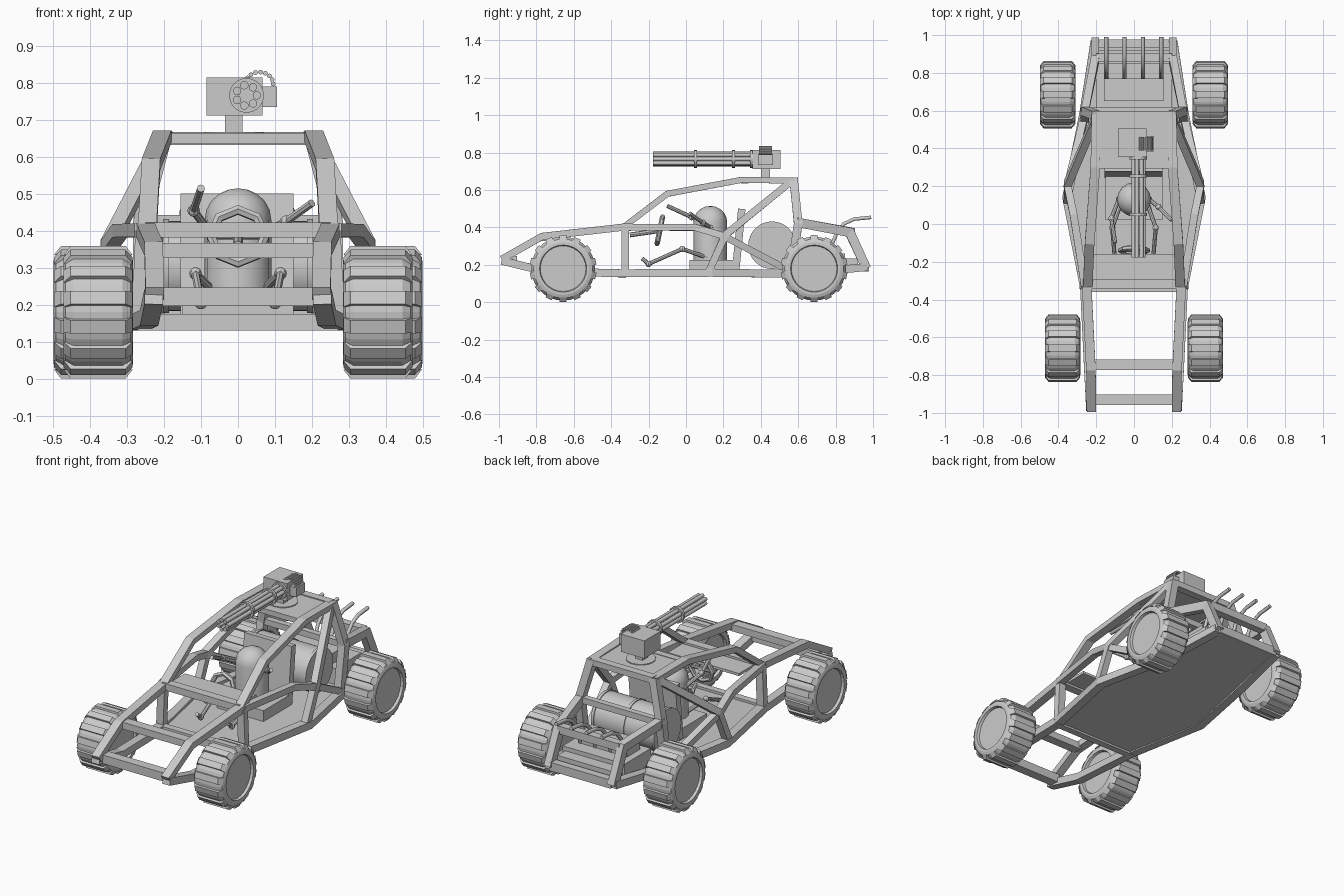
import bpy, bmesh, math
from mathutils import Vector, Matrix

if "Cube" in bpy.data.objects:
    bpy.data.objects.remove(bpy.data.objects["Cube"])

V = Vector


def finish(name, bm, mirror=False, smooth=False):
    bmesh.ops.recalc_face_normals(bm, faces=bm.faces)
    me = bpy.data.meshes.new(name)
    bm.to_mesh(me)
    bm.free()
    ob = bpy.data.objects.new(name, me)
    bpy.context.collection.objects.link(ob)
    if mirror:
        ob.modifiers.new("mirror", 'MIRROR').use_clip = False
    if smooth:
        bpy.context.view_layer.objects.active = ob
        ob.select_set(True)
        bpy.ops.object.shade_smooth_by_angle(angle=math.radians(40))
        ob.select_set(False)
    return ob


def beam(name, pts, w=0.045, h=0.038, ref=(1, 0, 0), mirror=True):
    """Rectangular bar swept along a path with mitred corners."""
    bm = bmesh.new()
    pts = [V(p) for p in pts]
    rings = []
    for i, p in enumerate(pts):
        d1 = (p - pts[i - 1]).normalized() if i else (pts[1] - p).normalized()
        d2 = (pts[i + 1] - p).normalized() if i < len(pts) - 1 else d1
        t = (d1 + d2).normalized()
        s = V(ref)
        s = (s - t * s.dot(t)).normalized()
        u = t.cross(s) / max(0.5, t.dot(d1))
        rings.append([bm.verts.new(p + s * a * w / 2 + u * b * h / 2)
                      for a, b in ((1, 1), (-1, 1), (-1, -1), (1, -1))])
    for a, b in zip(rings, rings[1:]):
        for k in range(4):
            bm.faces.new((a[k], a[k - 1], b[k - 1], b[k]))
    bm.faces.new(rings[0])
    bm.faces.new(rings[-1])
    return finish(name, bm, mirror)


def cross(name, x, y, z, d=0.05, h=0.04):
    return beam(name, [(-x, y, z), (x, y, z)], d, h, (0, 1, 0), False)


def box(name, lo, hi, tilt=0):
    bm = bmesh.new()
    lo, hi = V(lo), V(hi)
    bmesh.ops.create_cube(bm, size=1, matrix=Matrix.Translation((lo + hi) / 2)
                          @ Matrix.Rotation(tilt, 4, 'X') @ Matrix.Diagonal((*(hi - lo), 1)))
    return finish(name, bm)


def add_rod(bm, a, b, r, seg=8):
    a, b = V(a), V(b)
    m = Matrix.Translation((a + b) / 2) @ (b - a).to_track_quat('Z', 'Y').to_matrix().to_4x4()
    bmesh.ops.create_cone(bm, cap_ends=True, segments=seg, radius1=r, radius2=r,
                          depth=(b - a).length, matrix=m)


def rod(name, a, b, r, seg=8, smooth=False):
    bm = bmesh.new()
    add_rod(bm, a, b, r, seg)
    return finish(name, bm, smooth=smooth)


def limb(name, pts, r=0.011, joint=0.017):
    bm = bmesh.new()
    for a, b in zip(pts, pts[1:]):
        add_rod(bm, a, b, r)
        bmesh.ops.create_uvsphere(bm, u_segments=8, v_segments=6, radius=joint,
                                  matrix=Matrix.Translation(V(a)))
    return finish(name, bm)


def lathe(bm, prof, seg, m):
    vs = [bm.verts.new(p) for p in prof]
    es = [bm.edges.new(e) for e in zip(vs, vs[1:])]
    bmesh.ops.spin(bm, geom=vs + es, cent=(0, 0, 0), axis=(1, 0, 0),
                   angle=2 * math.pi, steps=seg, use_duplicate=False)
    bmesh.ops.remove_doubles(bm, verts=bm.verts, dist=1e-4)
    bmesh.ops.transform(bm, matrix=m, verts=bm.verts)


# wheels: lathed tyre with dished hub, plus tread lugs
def wheel(name, x, y, z=0.18, hw=0.094):
    bm = bmesh.new()
    half = [(0.0, hw - 0.015), (0.122, hw - 0.015), (0.126, hw), (0.14, hw), (0.158, hw - 0.006),
            (0.171, hw - 0.028)]
    prof = [(-a, 0, r) for r, a in half] + [(a, 0, r) for r, a in reversed(half)]
    lathe(bm, prof, 28, Matrix.Identity(4))
    for i in range(14):
        rot = Matrix.Rotation(2 * math.pi * i / 14, 4, 'X')
        lug = bmesh.ops.create_cube(bm, size=1, matrix=rot @ Matrix.Translation((0, 0, 0.167))
                                    @ Matrix.Diagonal((hw * 1.98, 0.042, 0.024, 1)))
        for v in lug['verts']:
            loc = rot.inverted() @ v.co
            if loc.z > 0.17:
                v.co = rot @ V((loc.x * 0.8, loc.y * 0.85, loc.z))
    bmesh.ops.translate(bm, vec=(x, y, z), verts=bm.verts)
    finish(name, bm, mirror=True)


wheel("front_wheels", 0.378, -0.657)
wheel("rear_wheels", 0.404, 0.685)

# floor pan
bm = bmesh.new()
half = [(0.26, -0.35), (0.355, 0.14), (0.26, 0.58), (0.20, 0.95)]
f = bm.faces.new([bm.verts.new((x, y, 0.142 if y < 0.6 else 0.17))
                  for x, y in half + [(-x, y) for x, y in reversed(half)]])
ext = bmesh.ops.extrude_face_region(bm, geom=[f])
bmesh.ops.translate(bm, vec=(0, 0, 0.02), verts=[v for v in ext['geom'] if isinstance(v, bmesh.types.BMVert)])
finish("floor_pan", bm)

# space frame, right side mirrored to left
beam("lower_rail", [(0.228, -0.985, 0.222), (0.24, -0.75, 0.165), (0.26, -0.34, 0.155), (0.355, 0.14, 0.158),
                    (0.265, 0.58, 0.152), (0.205, 0.965, 0.188)], 0.05, 0.042)
beam("bonnet_rail", [(0.225, -0.985, 0.23), (0.228, -0.77, 0.352), (0.25, -0.33, 0.402)], 0.05)
beam("windscreen_rail", [(0.245, -0.33, 0.405), (0.235, -0.10, 0.58), (0.205, 0.30, 0.655),
                         (0.20, 0.58, 0.65)], 0.05, 0.032)
beam("door_rail", [(0.26, -0.33, 0.402), (0.32, 0.05, 0.40), (0.352, 0.2, 0.355), (0.265, 0.56, 0.165)], 0.04, 0.036)
beam("cowl_pillar", [(0.255, -0.325, 0.40), (0.265, -0.325, 0.16)])
beam("middle_pillar", [(0.205, 0.555, 0.64), (0.352, 0.21, 0.36), (0.352, 0.12, 0.16)], 0.04)
beam("rear_pillar", [(0.20, 0.575, 0.66), (0.262, 0.60, 0.42), (0.262, 0.56, 0.16)], 0.045, 0.045)
beam("tail_rail", [(0.262, 0.59, 0.428), (0.205, 0.875, 0.375), (0.205, 0.965, 0.18)], 0.042, 0.05)
cross("nose_bar", 0.22, -0.93, 0.222, 0.055, 0.05)
cross("bonnet_bar", 0.22, -0.745, 0.347, 0.055)
cross("cowl_bar", 0.25, -0.32, 0.402)
cross("floor_bar", 0.27, -0.34, 0.153, 0.04, 0.045)
cross("roof_front_bar", 0.205, 0.315, 0.65, 0.04, 0.03)
cross("roof_rear_bar", 0.20, 0.575, 0.65, 0.045, 0.035)
cross("tank_bar", 0.26, 0.60, 0.425, 0.035, 0.035)
cross("tail_upper_bar", 0.20, 0.88, 0.375, 0.045, 0.045)
cross("tail_lower_bar", 0.20, 0.955, 0.19, 0.045, 0.05)
box("dash_panel", (-0.23, -0.34, 0.395), (0.23, -0.16, 0.41))
box("roof_panel", (-0.195, 0.31, 0.648), (0.195, 0.58, 0.662))

# fuel tank with bands, engine block and exhaust pipes
rod("fuel_tank", (-0.2, 0.46, 0.305), (0.2, 0.46, 0.305), 0.122, 32, True)
for x in (-0.195, 0, 0.195):
    rod("tank_band", (x - 0.008, 0.46, 0.305), (x + 0.008, 0.46, 0.305), 0.127, 32, True)
box("engine_base", (-0.2, 0.61, 0.165), (0.2, 0.85, 0.26))
box("engine_top", (-0.16, 0.65, 0.25), (0.155, 0.77, 0.32))
box("tail_panel", (-0.185, 0.85, 0.175), (0.185, 0.92, 0.235))
for i in range(4):
    cu = bpy.data.curves.new("exhaust_pipe", 'CURVE')
    cu.dimensions = '3D'
    cu.bevel_depth, cu.bevel_resolution, cu.use_fill_caps = 0.011, 1, True
    sp = cu.splines.new('POLY')
    path = [(0.76, 0.25), (0.785, 0.32), (0.81, 0.38), (0.845, 0.42), (0.90, 0.445), (0.99, 0.454)]
    sp.points.add(len(path) - 1)
    for p, (y, z) in zip(sp.points, path):
        p.co = (-0.147 + 0.097 * i, y, z, 1)
    bpy.context.collection.objects.link(bpy.data.objects.new("exhaust_pipe", cu))

# seat, steering wheel and domed driver
box("seat_base", (-0.15, 0.02, 0.16), (0.15, 0.28, 0.225))
box("seat_back", (-0.155, 0.262, 0.17), (0.15, 0.302, 0.50), -0.1)
bm = bmesh.new()
tilt = Matrix.Translation((0, -0.14, 0.385)) @ Matrix.Rotation(-0.2, 4, 'X') @ Matrix.Rotation(math.pi / 2, 4, 'Z')
ring = [(0.014 * math.cos(a), 0, 0.073 + 0.014 * math.sin(a)) for a in [k * math.pi / 3 for k in range(7)]]
lathe(bm, ring, 8, tilt)
finish("steering_wheel", bm)
rod("steering_column", (0, -0.13, 0.385), (0, -0.30, 0.36), 0.013)
rod("steering_spoke", (-0.07, -0.14, 0.385), (0.07, -0.14, 0.385), 0.009)
bm = bmesh.new()
body = [(0, 0, 0.09), (0.21, 0, 0.09)] + [(0.21 + 0.085 * math.sin(a), 0, 0.09 * math.cos(a))
                                         for a in [k * math.pi / 10 for k in range(1, 6)]]
lathe(bm, [(0, 0, 0)] + body, 16, Matrix.Translation((0, 0.13, 0.22)) @ Matrix.Rotation(-math.pi / 2, 4, 'Y'))
finish("driver_body", bm, smooth=True)
limb("left_arm", [(-0.08, 0.13, 0.40), (-0.12, 0.03, 0.455), (-0.10, -0.10, 0.515)])
limb("right_arm", [(0.08, 0.13, 0.40), (0.13, 0.09, 0.425), (0.20, 0.02, 0.475)])
for s, n in ((-1, "left"), (1, "right")):
    limb(n + "_leg", [(s * 0.07, 0.11, 0.24), (s * 0.115, -0.02, 0.285), (s * 0.10, -0.20, 0.205),
                      (s * 0.10, -0.235, 0.235)])

# roof gun: mount, receiver, rotary barrels, ammo box and belt
rod("gun_turntable", (-0.01, 0.43, 0.655), (-0.01, 0.43, 0.667), 0.08, 16)
box("gun_post", (-0.035, 0.40, 0.66), (0.012, 0.45, 0.715))
box("gun_receiver", (-0.085, 0.355, 0.712), (0.066, 0.505, 0.815))
box("ammo_box", (0.066, 0.385, 0.735), (0.106, 0.465, 0.79))
gx, gz = 0.023, 0.766
for i in range(7):
    a = 2 * math.pi * i / 7
    x, z = gx + 0.028 * math.cos(a), gz + 0.028 * math.sin(a)
    rod("gun_barrel", (x, -0.177, z), (x, 0.36, z), 0.0115, 10, True)
for y in (0.05, 0.255, 0.35):
    rod("barrel_clamp", (gx, y - 0.008, gz), (gx, y + 0.008, gz), 0.047, 20)
for i in range(9):
    a = math.pi * (0.95 - 0.95 * i / 8)
    x, z = 0.058 + 0.037 * math.cos(a), 0.797 + 0.032 * math.sin(a)
    rod("belt_round", (x, 0.39, z), (x, 0.46, z), 0.0065, 8)
